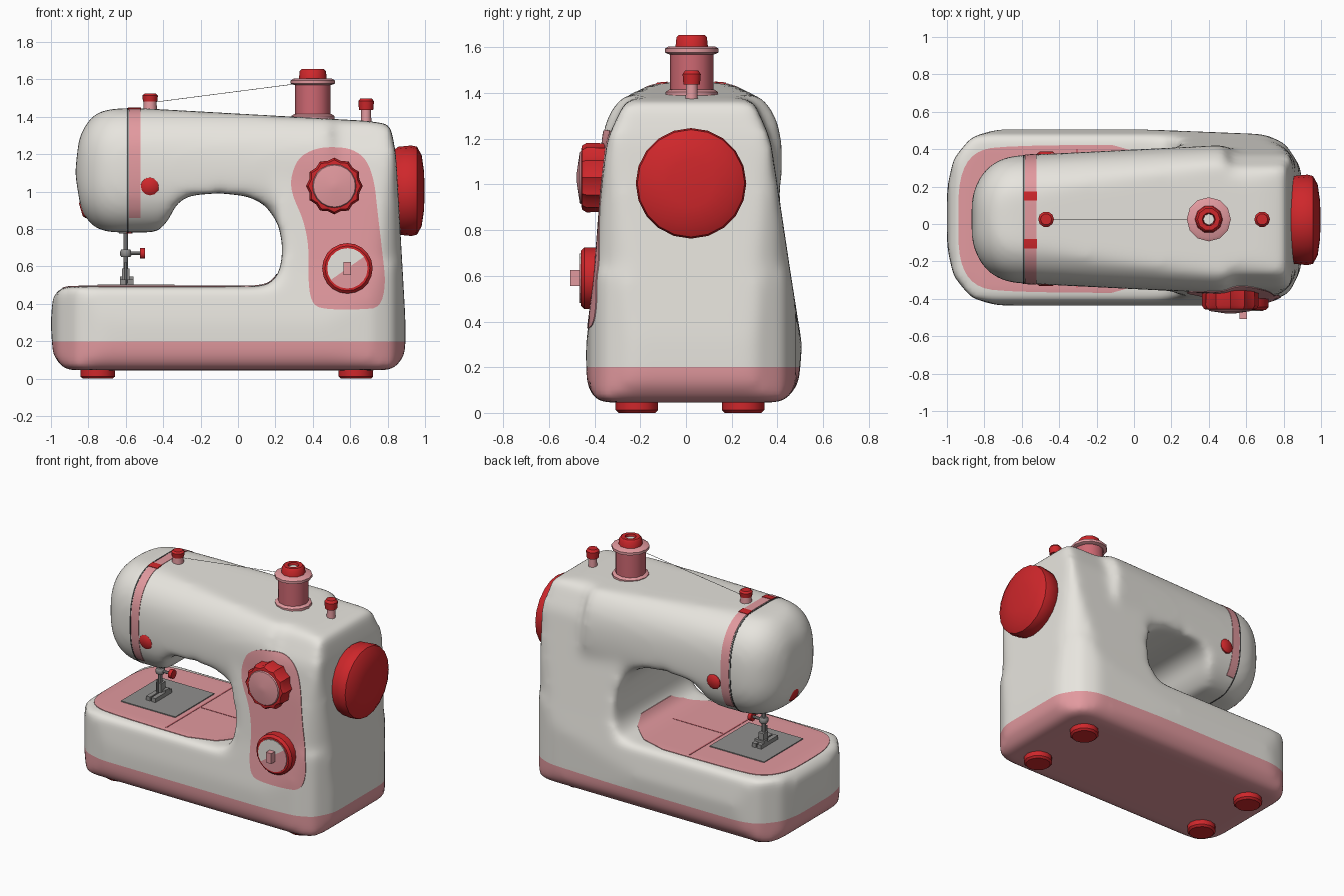
import bpy, bmesh, math
from mathutils import Vector

cube = bpy.data.objects.get("Cube")
if cube:
    bpy.data.objects.remove(cube, do_unlink=True)


def material(name, r, g, b):
    m = bpy.data.materials.new(name)
    m.use_nodes = True
    m.diffuse_color = (r, g, b, 1)
    m.node_tree.nodes["Principled BSDF"].inputs["Base Color"].default_value = (r, g, b, 1)
    return m


WHITE = material("warm white", .81, .79, .74)
PINK = material("pink", .76, .32, .345)
RED = material("red", .62, .02, .024)
ROSE = material("rose", .62, .14, .17)
GREY = material("metal grey", .28, .275, .27)
DARK = material("dark grey", .07, .07, .07)


def finish(name, bm, mat=None, smooth=True):
    bmesh.ops.recalc_face_normals(bm, faces=bm.faces[:])
    me = bpy.data.meshes.new(name)
    bm.to_mesh(me)
    bm.free()
    ob = bpy.data.objects.new(name, me)
    bpy.context.collection.objects.link(ob)
    if mat:
        me.materials.append(mat)
    if smooth:
        soften(ob)
    return ob


def soften(ob):
    bpy.ops.object.select_all(action='DESELECT')
    ob.select_set(True)
    bpy.context.view_layer.objects.active = ob
    bpy.ops.object.shade_smooth_by_angle(angle=math.radians(40))


def loft(name, rings, mat=None, smooth=False):
    """Skin a row of equal point rings and close both ends."""
    bm = bmesh.new()
    rows = [[bm.verts.new(p) for p in ring] for ring in rings]
    n = len(rows[0])
    for p, q in zip(rows, rows[1:]):
        for i in range(n):
            j = (i + 1) % n
            bm.faces.new((p[i], p[j], q[j], q[i]))
    bm.faces.new(rows[0])
    bm.faces.new(rows[-1])
    return finish(name, bm, mat, smooth)


def prism(name, points, axis, lo, hi, mat=None):
    """Extrude a closed 2D outline along an axis."""
    put = {"x": lambda a, b, t: (t, a, b), "y": lambda a, b, t: (a, t, b),
           "z": lambda a, b, t: (a, b, t)}[axis]
    return loft(name, [[put(a, b, t) for a, b in points] for t in (lo, hi)], mat)


def rect(a, b, c, d):
    return [(a, c), (b, c), (b, d), (a, d)]


def rounded(points):
    """Cut the corners of a closed outline twice to round it."""
    for _ in range(2):
        out = []
        for (a, b), (c, d) in zip(points, points[1:] + points[:1]):
            out += [(a * .75 + c * .25, b * .75 + d * .25), (a * .25 + c * .75, b * .25 + d * .75)]
        points = out
    return points


def box(name, x, y, z, mat):
    return prism(name, rect(*x, *y), "z", *z, mat)


def apply_all(ob):
    """Bake the modifiers of an object into its mesh."""
    dg = bpy.context.evaluated_depsgraph_get()
    me = bpy.data.meshes.new_from_object(ob.evaluated_get(dg))
    ob.modifiers.clear()
    ob.data = me


def intersect(ob, cutter):
    mod = ob.modifiers.new("cut", 'BOOLEAN')
    mod.operation, mod.solver, mod.object = 'INTERSECT', 'EXACT', cutter
    apply_all(ob)
    bpy.data.objects.remove(cutter, do_unlink=True)


def lathe(name, profile, loc, mat, axis=(0, 0, 1), sides=16, lobe=0):
    """Turn (radius, height) points about an axis; lobe scallops the rim."""
    rot = Vector(axis).to_track_quat('Z', 'Y')
    rings = []
    for r, h in profile:
        ring = []
        for i in range(sides):
            a, k = math.tau * i / sides, r * (1 - lobe * (i % 2))
            ring.append(rot @ Vector((k * math.cos(a), k * math.sin(a), h)) + Vector(loc))
        rings.append(ring)
    return loft(name, rings, mat, True)


# Body: front outline cut by a side outline and a plan for base and column
front = [(-.93, .045), (.83, .045), (.895, .13), (.895, .32), (.845, 1.2), (.815, 1.36), (.7, 1.378),
         (-.5, 1.445), (-.66, 1.445), (-.78, 1.42), (-.85, 1.29), (-.872, 1.1), (-.84, .9),
         (-.79, .81), (-.68, .782), (-.43, .782), (-.37, .85), (-.33, .935), (-.26, .98),
         (-.1, .992), (.05, .976), (.145, .93), (.215, .83), (.24, .7), (.225, .58), (.18, .51),
         (.1, .493), (-.94, .493), (-.99, .44), (-1.002, .3), (-.99, .13)]
side = [(-.39, .045), (-.435, .12), (-.438, .3), (-.4, .6), (-.37, 1), (-.345, 1.2), (-.27, 1.36),
        (-.15, 1.43), (.02, 1.46), (.17, 1.43), (.3, 1.36), (.37, 1.2), (.4, 1), (.46, .6),
        (.508, .3), (.495, .13), (.43, .045)]
base_plan = [(-.74, -.435), (-.87, -.395), (-.965, -.28), (-1.005, -.1), (-1.005, .17), (-.965, .35),
             (-.87, .465), (-.74, .505), (-.3, .52), (.7, .48), (.81, .43), (.9, .29), (.9, -.23),
             (.83, -.37), (.72, -.42), (.3, -.45)]
column_plan = [(.2, -.45), (.72, -.42), (.83, -.34), (.9, -.21), (.9, .27), (.82, .4), (.7, .47), (.2, .5)]


# Arm: an oval tube that closes to a dome at the head
def oval_ring(x):
    t = max(0, (-.6 - x) / .275)
    f = max(.05, 1 - t ** 2.4) ** .417
    ring = []
    for i in range(40):
        c, s = math.cos(math.tau * i / 40), math.sin(math.tau * i / 40)
        ring.append((x, .025 + f * (.345 + .05 * (x + .58)) * math.copysign(abs(c) ** .75, c),
                     1.11 + f * .35 * math.copysign(abs(s) ** .75, s)))
    return ring


dome = [-.875 + .275 * (i / 9) ** 1.6 for i in range(10)]
pieces = []
for plan, lo, hi in ((base_plan, 0, .62), (column_plan, .4, 1.6)):
    piece = prism("piece", front, "y", -.7, .7)
    intersect(piece, prism("cutter", side, "x", -1.2, 1.2))
    intersect(piece, prism("cutter", plan, "z", lo, hi))
    pieces.append(piece)
arm = prism("piece", front, "y", -.7, .7)
intersect(arm, loft("cutter", [oval_ring(x) for x in dome + [-.3, .1, .5]]))
joined = bmesh.new()
for piece in pieces + [arm]:
    joined.from_mesh(piece.data)
    bpy.data.objects.remove(piece, do_unlink=True)
body = finish("body", joined, None, False)
remesh = body.modifiers.new("remesh", 'REMESH')
remesh.mode, remesh.voxel_size = 'VOXEL', .022
relax = body.modifiers.new("relax", 'SMOOTH')
relax.factor, relax.iterations = .5, 22
apply_all(body)


def skin(name, cutter, mat, offset=.005):
    """Thin painted layer that follows the body inside a cutter."""
    bm = bmesh.new()
    bm.from_mesh(body.data)
    bm.normal_update()
    for v, n in [(v, v.normal.copy()) for v in bm.verts]:
        v.co += n * offset
    ob = finish(name, bm, None, False)
    intersect(ob, cutter)
    ob.data.materials.clear()
    ob.data.materials.append(mat)
    soften(ob)


# Painted layers
panel = [(.28, 1.07), (.32, 1.18), (.41, 1.23), (.5, 1.24), (.61, 1.23), (.69, 1.17), (.73, 1.05),
         (.745, .9), (.775, .65), (.79, .5), (.76, .38), (.66, .37), (.48, .37), (.4, .39),
         (.375, .5), (.38, .7), (.35, .85), (.29, .98)]
skin("control_panel", prism("cutter", rounded(panel), "y", -.7, -.2), PINK, .004)
deck = [(.23, -.37), (-.7, -.365), (-.86, -.33), (-.935, -.2), (-.94, .02), (-.935, .25),
        (-.86, .385), (-.7, .42), (.23, .425)]
skin("deck", prism("cutter", rounded(deck), "z", .42, .56), PINK, .004)
skin("head_band", prism("cutter", rect(-.6, .6, .86, 1.6), "x", -.582, -.522), PINK, .003)
skin("head_seam", prism("cutter", rect(-.6, .6, .7, 1.6), "x", -.594, -.586), DARK, .002)
for label, y in (("front", -.105), ("back", .15)):
    skin(label + "_band_clip", prism("cutter", rect(y - .025, y + .025, 1.3, 1.6), "x", -.588, -.518), RED, .006)

# Pink lower trim on the body
body.data.materials.clear()
body.data.materials.append(WHITE)
body.data.materials.append(PINK)
bm = bmesh.new()
bm.from_mesh(body.data)
bmesh.ops.bisect_plane(bm, geom=bm.verts[:] + bm.edges[:] + bm.faces[:], plane_co=(0, 0, .2), plane_no=(0, 0, 1))
for f in bm.faces:
    f.smooth = True
    f.material_index = int(f.calc_center_median().z < .2)
bm.to_mesh(body.data)
bm.free()

# Feet
for sx, x in (("right", -.75), ("left", .63)):
    for sy, y in (("front", -.215), ("back", .25)):
        lathe(f"{sy}_{sx}_foot", [(.08, 0), (.093, .012), (.093, .07)], (x, y, 0), RED, sides=12)

# Hand wheel
lathe("hand_wheel", [(.19, -.06), (.235, 0), (.242, .07), (.235, .1), (.19, .125), (.1, .138), (.02, .14)],
      (.857, .022, 1.005), RED, (1, 0, 0), 20)

# Control knobs
forward = (0, -1, 0)
lathe("upper_knob", [(.15, 0), (.152, .08), (.14, .1), (.12, .103)], (.515, -.355, 1.03), RED, forward, 24, .09)
lathe("upper_knob_cap", [(.118, 0), (.112, .01), (.02, .024)], (.515, -.455, 1.03), PINK, forward, 20)
lathe("lower_knob", [(.135, 0), (.135, .07), (.12, .085), (.1, .085)], (.585, -.375, .59), RED, forward, 20)
for label, start, mat in (("pale", 35, WHITE), ("pink", 215, PINK)):
    arc = [math.radians(start + 18 * i) for i in range(11)]
    prism(label + "_dial_half", [(.585 + .108 * math.cos(a), .59 + .108 * math.sin(a)) for a in arc],
          "y", -.466, -.458, mat)
box("dial_pointer", (.565, .605), (-.507, -.45), (.555, .625), PINK)

# Spool, pins and thread
lathe("spool_foot", [(.115, 0), (.115, .025), (.1, .035)], (.4, .025, 1.38), PINK, sides=12)
lathe("spool_thread", [(.095, 0), (.095, .17)], (.4, .025, 1.41), ROSE, sides=12)
lathe("spool_flange", [(.1, 0), (.118, .008), (.118, .025), (.1, .035)], (.4, .025, 1.57), PINK, sides=12)
lathe("spool_cap", [(.075, 0), (.07, .045), (.06, .055), (.035, .055), (.03, .03)], (.4, .025, 1.6), RED, sides=10)
lathe("spool_pin", [(.03, 0), (.03, .04)], (.4, .025, 1.6), WHITE, sides=8)
for label, x, z, r, h in (("thread_guide", -.47, 1.42, .038, .062), ("winder", .685, 1.34, .029, .098)):
    lathe(label + "_pin", [(r, 0), (r * .9, h)], (x, .025, z), PINK, sides=10)
for label, x, z, h in (("thread_guide", -.47, 1.482, .042), ("winder", .685, 1.437, .062)):
    lathe(label + "_cap", [(.038, 0), (.042, h * .75), (.03, h)], (x, .025, z), RED, sides=10)
start, end = Vector((-.45, .025, 1.478)), Vector((.3, .025, 1.575))
lathe("thread", [(.0015, 0), (.0015, (end - start).length)], start, GREY, end - start, 5)
lathe("thread_hole", [(.018, 0), (.018, .01)], (-.435, -.07, 1.425), GREY, sides=10)

# Round buttons on the arm and the end of the head
for label, loc, axis in (("front", (-.47, -.29, 1.03), forward), ("back", (-.47, .345, 1.03), (0, 1, 0)),
                         ("head", (-.8, .025, .915), (-1, 0, -.3))):
    lathe(label + "_button", [(.05, 0), (.05, .03), (.035, .042)], loc, RED, axis, 12)

# Needle plate and deck seams
box("needle_plate", (-.75, -.34), (-.19, .23), (.48, .503), GREY)
box("slide_seam", (-.31, -.3), (-.34, .4), (.48, .499), ROSE)
box("cover_seam", (-.3, .2), (.02, .028), (.48, .499), ROSE)

# Needle bar and presser foot
lathe("needle_bar", [(.013, 0), (.013, .3)], (-.6, .02, .56), GREY, sides=8)
lathe("needle_sleeve", [(.035, 0), (.045, .04)], (-.6, .02, .775), GREY, sides=10)
lathe("needle_clamp", [(.024, 0), (.03, .01), (.03, .03), (.024, .04)], (-.6, .02, .65), GREY, sides=8)
lathe("clamp_screw", [(.01, 0), (.01, .09)], (-.6, .02, .67), GREY, (1, 0, 0), 8)
lathe("clamp_screw_head", [(.03, 0), (.03, .025)], (-.523, .02, .67), RED, (1, 0, 0), 10)
lathe("needle", [(.006, 0), (.006, .12)], (-.6, -.01, .5), GREY, sides=6)
box("foot_shank", (-.62, -.58), (0, .05), (.53, .59), GREY)
for label, x in (("right", -.615), ("left", -.575)):
    box(label + "_foot_toe", (x - .015, x + .015), (-.09, .09), (.503, .53), GREY)
box("foot_bridge", (-.63, -.56), (.02, .06), (.51, .545), GREY)
box("thread_lever", (-.6, -.57), (-.02, .05), (.775, .86), RED)
